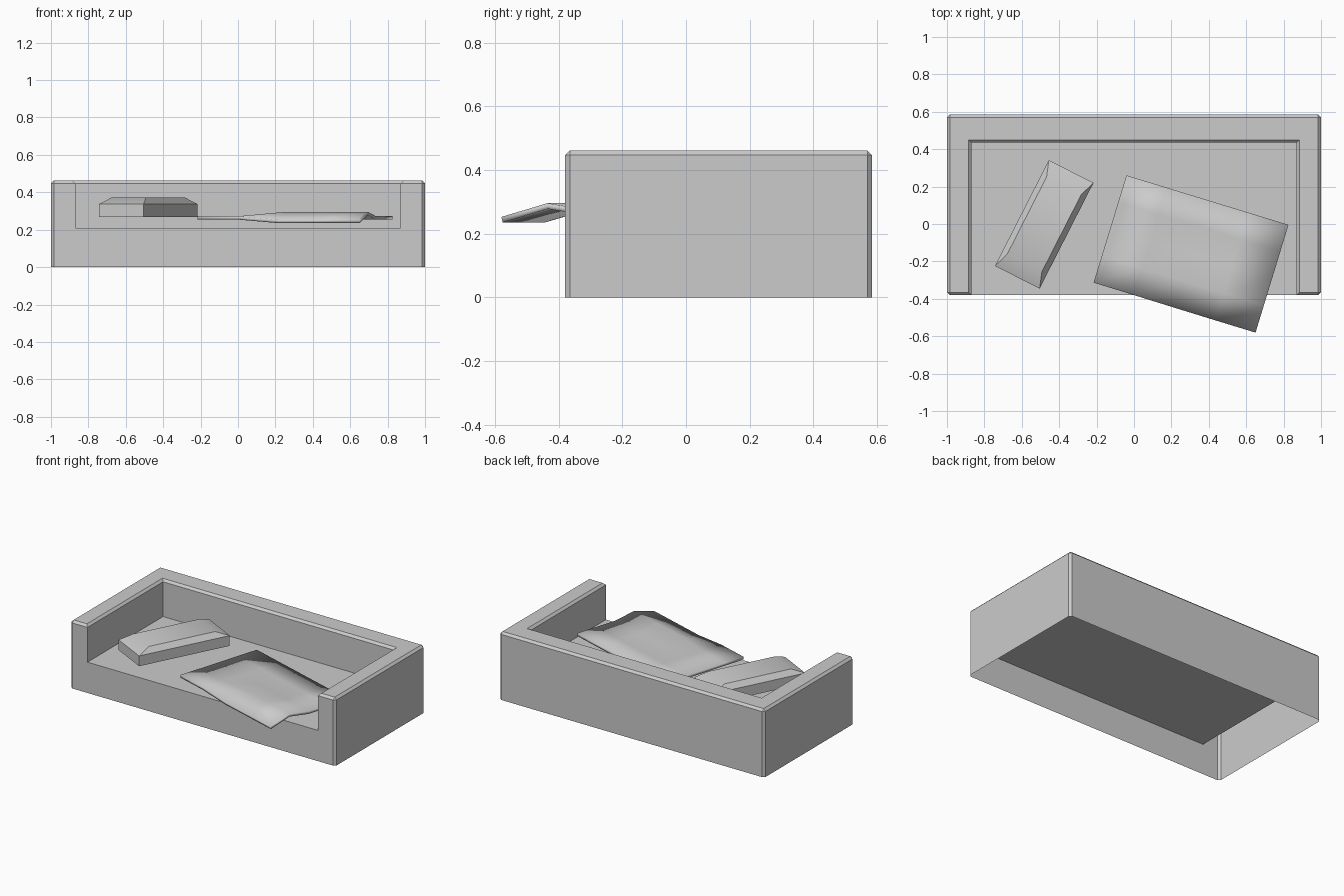
import bpy, bmesh
from math import radians

if "Cube" in bpy.data.objects:
    bpy.data.objects.remove(bpy.data.objects["Cube"])


def finish(bm, name, smooth=False):
    """Turn a bmesh into a named object in the scene."""
    bmesh.ops.recalc_face_normals(bm, faces=bm.faces)
    mesh = bpy.data.meshes.new(name)
    bm.to_mesh(mesh)
    bm.free()
    ob = bpy.data.objects.new(name, mesh)
    bpy.context.collection.objects.link(ob)
    bpy.context.view_layer.objects.active = ob
    ob.select_set(True)
    if smooth:
        bpy.ops.object.shade_smooth_by_angle(angle=radians(40))
    ob.select_set(False)
    return ob


# Bed frame: hollow shell without a bottom, arms and back around the seat
FRONT, BACK, INNER, ARM, SEAT, TOP = -0.38, 0.585, 0.435, 0.87, 0.21, 0.462
bm = bmesh.new()
cache = {}


def v(x, y, z):
    if (x, y, z) not in cache:
        cache[x, y, z] = bm.verts.new((x, y, z))
    return cache[x, y, z]


def face(*pts):
    bm.faces.new([v(*p) for p in pts])


face(*[(x, FRONT, z) for x, z in ((-1, 0), (1, 0), (1, TOP), (ARM, TOP), (ARM, SEAT),
                                  (-ARM, SEAT), (-ARM, TOP), (-1, TOP))])
face((1, BACK, 0), (-1, BACK, 0), (-1, BACK, TOP), (1, BACK, TOP))
face(*[(x, y, TOP) for x, y in ((-1, FRONT), (-ARM, FRONT), (-ARM, INNER), (ARM, INNER),
                                (ARM, FRONT), (1, FRONT), (1, BACK), (-1, BACK))])
face((-ARM, FRONT, SEAT), (ARM, FRONT, SEAT), (ARM, INNER, SEAT), (-ARM, INNER, SEAT))
face((-ARM, INNER, SEAT), (ARM, INNER, SEAT), (ARM, INNER, TOP), (-ARM, INNER, TOP))
for s in (-1, 1):
    face((s, FRONT, 0), (s, BACK, 0), (s, BACK, TOP), (s, FRONT, TOP))
    face((s * ARM, FRONT, SEAT), (s * ARM, INNER, SEAT), (s * ARM, INNER, TOP), (s * ARM, FRONT, TOP))
bmesh.ops.recalc_face_normals(bm, faces=bm.faces)


def chamfered(e):
    a, b = (p.co for p in e.verts)
    on_top = min(a.z, b.z) > TOP - 0.001
    outer_corner = abs(a.z - b.z) > 0.4
    return on_top or outer_corner


bmesh.ops.bevel(bm, geom=[e for e in bm.edges if chamfered(e)], offset=0.015,
                offset_type='OFFSET', segments=1, affect='EDGES')
finish(bm, "bed_frame")

# Pillow: box with a sloped, inset top
bm = bmesh.new()
w, l = 0.134, 0.3175
rings = []
for hw, hl, z in ((w, l, 0), (w, l, 0.07), (w - 0.03, l - 0.085, 0.104)):
    rings.append([bm.verts.new((sx * hw, sy * hl, z))
                  for sx, sy in ((-1, -1), (1, -1), (1, 1), (-1, 1))])
for lo, hi in zip(rings, rings[1:]):
    for i in range(4):
        j = (i + 1) % 4
        bm.faces.new((lo[i], lo[j], hi[j], hi[i]))
bm.faces.new(rings[0])
bm.faces.new(rings[-1])
pillow = finish(bm, "pillow", smooth=True)
pillow.location = (-0.48, -0.002, 0.267)
pillow.rotation_euler.z = radians(-27)

# Blanket: thin grid whose front edge folds over the seat
bm = bmesh.new()
N = 4
grid = []
for j in range(N + 1):
    row = []
    for i in range(N + 1):
        z = 0.263
        if i >= 2 and j < 2:
            z = (0.244, 0.287)[j]
        row.append(bm.verts.new(((i / N - 0.5) * 0.906, (j / N - 0.5) * 0.60, z)))
    grid.append(row)
for j in range(N):
    for i in range(N):
        bm.faces.new((grid[j][i], grid[j][i + 1], grid[j + 1][i + 1], grid[j + 1][i]))
blanket = finish(bm, "blanket", smooth=True)
blanket.location = (0.305, -0.159, 0)
blanket.rotation_euler.z = radians(-17)
solid = blanket.modifiers.new("thickness", 'SOLIDIFY')
solid.thickness = 0.018
solid.offset = 0
